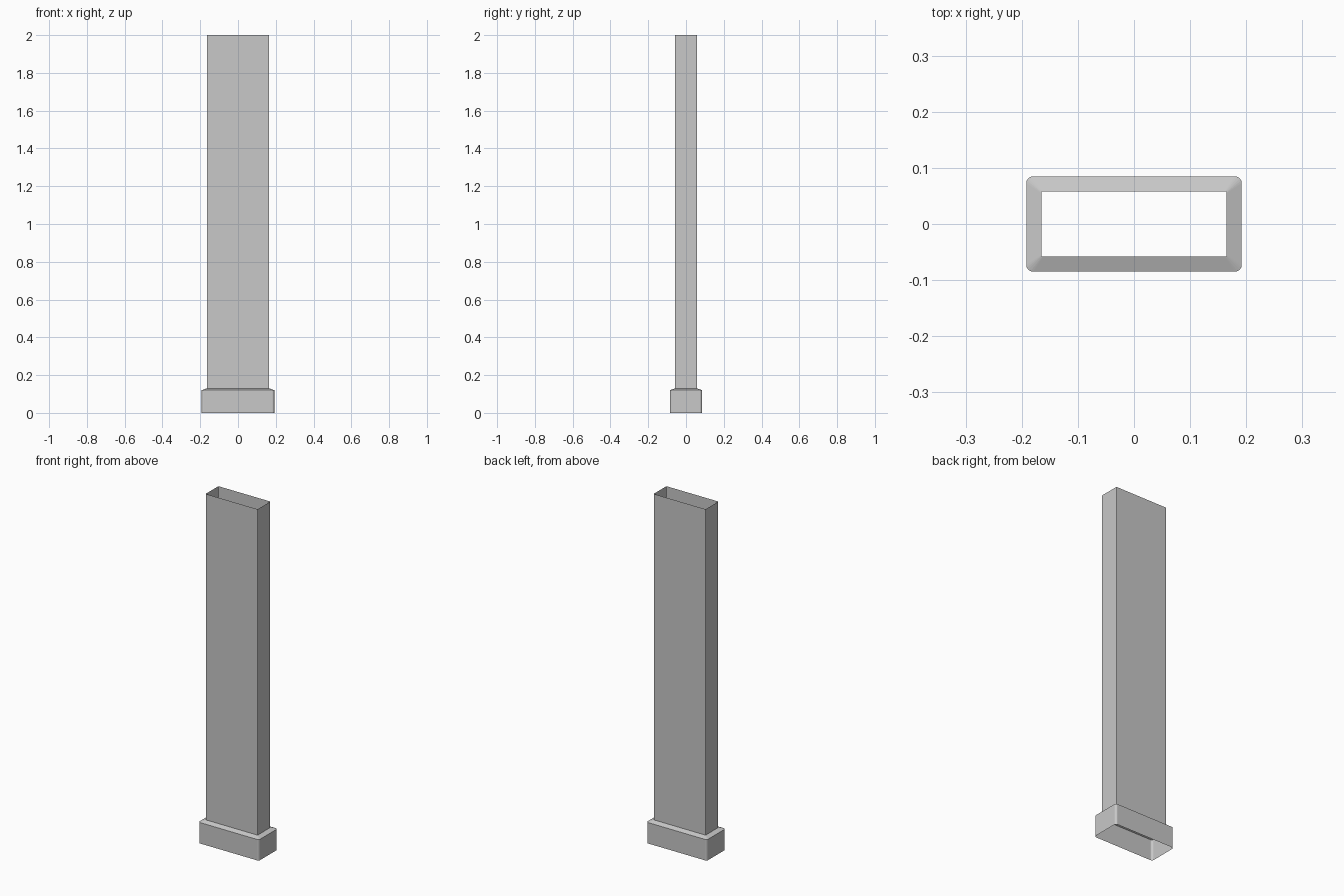
import bpy, bmesh, math

# Remove the default object
cube = bpy.data.objects.get("Cube")
if cube:
    bpy.data.objects.remove(cube, do_unlink=True)

grey = bpy.data.materials.new("plain grey")
grey.use_nodes = True
colour = (0.58, 0.58, 0.58, 1)
grey.diffuse_color = colour
grey.node_tree.nodes["Principled BSDF"].inputs["Base Color"].default_value = colour


def rounded_rectangle(half_x, half_y, radius, steps=4):
    """Outline of a rectangle with rounded corners, counter-clockwise."""
    points = []
    corners = [(1, 1), (-1, 1), (-1, -1), (1, -1)]
    for quarter, (sx, sy) in enumerate(corners):
        for i in range(steps + 1):
            a = (quarter + i / steps) * math.pi / 2
            points.append((sx * (half_x - radius) + radius * math.cos(a),
                           sy * (half_y - radius) + radius * math.sin(a)))
    return points


def open_shell(name, sections):
    """Skin between outlines at rising heights, open at both ends."""
    bm = bmesh.new()
    rings = [[bm.verts.new((x, y, z)) for x, y in rounded_rectangle(hx, hy, r)]
             for hx, hy, r, z in sections]
    for low, high in zip(rings, rings[1:]):
        for i in range(len(low)):
            j = (i + 1) % len(low)
            bm.faces.new((low[i], low[j], high[j], high[i]))
    mesh = bpy.data.meshes.new(name)
    bm.to_mesh(mesh)
    bm.free()
    mesh.materials.append(grey)
    obj = bpy.data.objects.new(name, mesh)
    bpy.context.collection.objects.link(obj)
    return obj


TUBE = (0.165, 0.058, 0.003)
SOCKET = (0.192, 0.085, 0.012)
SHOULDER, NECK, TOP = 0.12, 0.13, 2.0

# Wide socket at the foot, with a sloped shoulder meeting the tube
open_shell("base_socket", [(*SOCKET, 0), (*SOCKET, SHOULDER), (*TUBE, NECK)])

# Long thin-walled rectangular tube
open_shell("tube", [(*TUBE, NECK), (*TUBE, TOP)])
